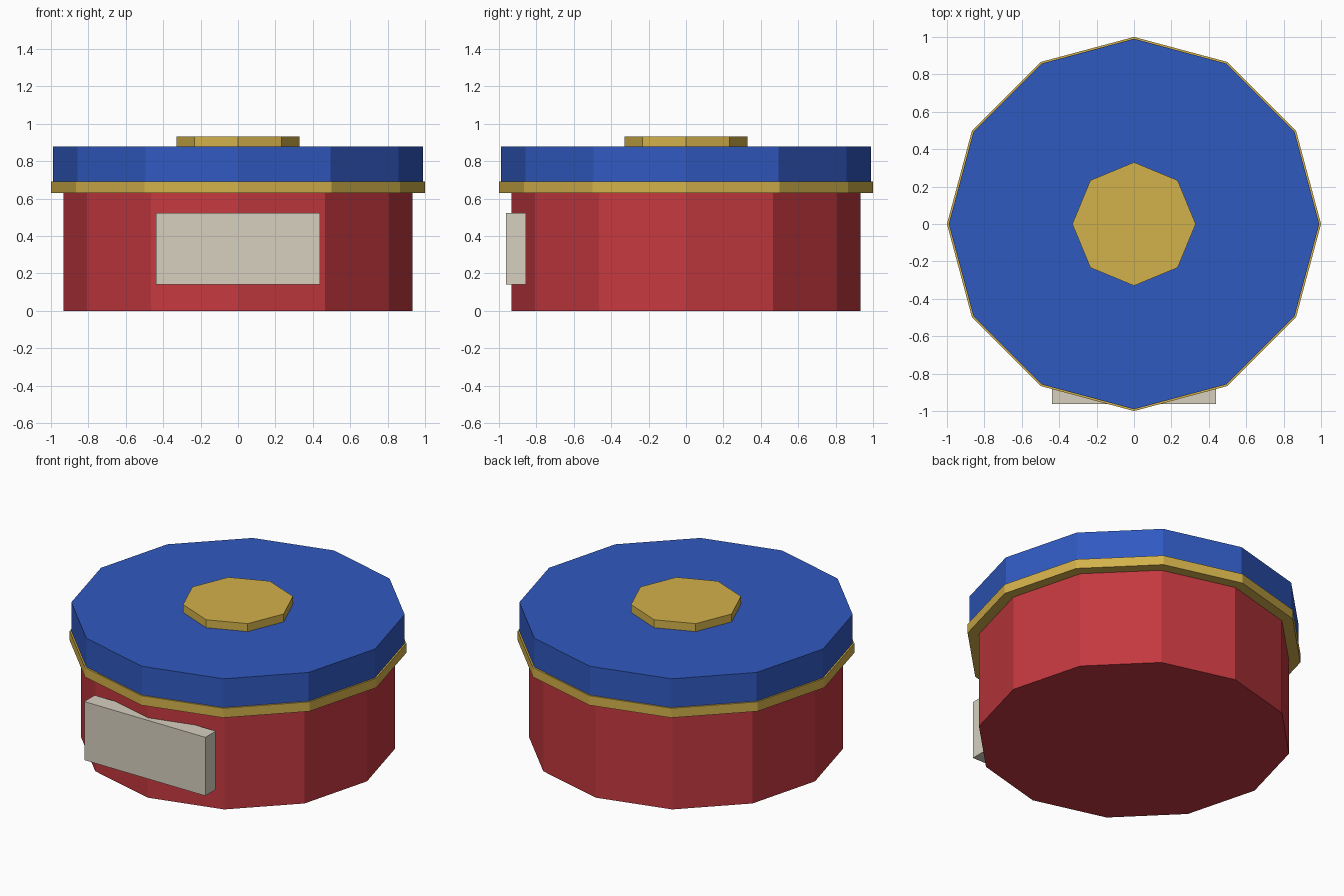
import bpy

if "Cube" in bpy.data.objects:
    bpy.data.objects.remove(bpy.data.objects["Cube"])


def material(name, rgb):
    mat = bpy.data.materials.new(name)
    mat.diffuse_color = (*rgb, 1.0)
    mat.use_nodes = True
    mat.node_tree.nodes["Principled BSDF"].inputs["Base Color"].default_value = mat.diffuse_color
    return mat


red = material("red", (0.55, 0.04, 0.05))
blue = material("blue", (0.03, 0.10, 0.53))
gold = material("gold", (0.65, 0.44, 0.07))
cream = material("cream", (0.67, 0.63, 0.52))


def prism(name, sides, radius, z0, z1, mat):
    bpy.ops.mesh.primitive_cylinder_add(vertices=sides, radius=radius, depth=z1 - z0,
                                        location=(0, 0, (z0 + z1) / 2))
    obj = bpy.context.object
    obj.name = name
    obj.data.materials.append(mat)


# Stacked faceted parts of the round box
prism("box_body", 12, 0.932, 0.0, 0.63, red)
prism("trim_band", 12, 1.0, 0.63, 0.692, gold)
prism("lid", 12, 0.99, 0.692, 0.88, blue)
prism("lid_button", 8, 0.33, 0.88, 0.932, gold)

# Blank plate set into the front
bpy.ops.mesh.primitive_cube_add(size=1, location=(0, -0.908, 0.331))
plate = bpy.context.object
plate.name = "front_plate"
plate.scale = (0.875, 0.107, 0.382)
bpy.ops.object.transform_apply(location=False, rotation=False, scale=True)
plate.data.materials.append(cream)
